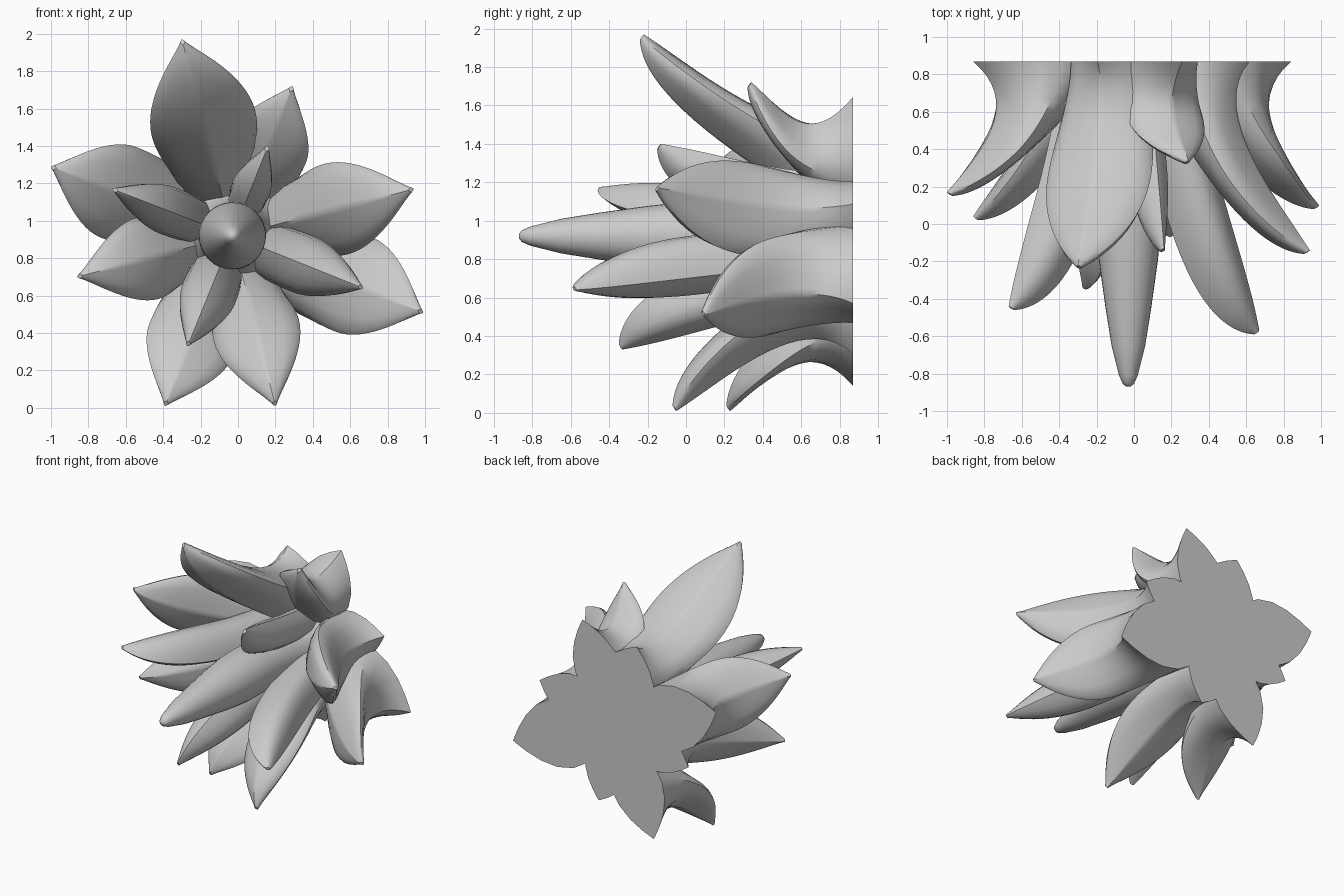
import bpy, bmesh, math

if "Cube" in bpy.data.objects:
    bpy.data.objects.remove(bpy.data.objects["Cube"])

CX, CZ, BACK = -0.03, 0.92, 0.87   # flower axis (along y) and flat rear plane


def finish(name, bm):
    bmesh.ops.remove_doubles(bm, verts=bm.verts, dist=0.0005)
    bmesh.ops.recalc_face_normals(bm, faces=bm.faces)
    me = bpy.data.meshes.new(name)
    bm.to_mesh(me)
    bm.free()
    ob = bpy.data.objects.new(name, me)
    bpy.context.collection.objects.link(ob)
    bpy.ops.object.select_all(action='DESELECT')
    bpy.context.view_layer.objects.active = ob
    ob.select_set(True)
    bpy.ops.object.shade_smooth_by_angle(angle=math.radians(40))
    return ob


def loft(name, rings):
    bm = bmesh.new()
    vs = [[bm.verts.new(p) for p in ring] for ring in rings]
    n = len(vs[0])
    for a, b in zip(vs, vs[1:]):
        for i in range(n):
            bm.faces.new((a[i], a[(i + 1) % n], b[(i + 1) % n], b[i]))
    bm.faces.new(vs[0])
    bm.faces.new(vs[-1])
    return finish(name, bm)


def bezier(p, t):
    s = 1 - t
    k = (s**3, 3*s*s*t, 3*s*t*t, t**3)
    return [sum(k[i] * p[i][j] for i in range(4)) for j in (0, 1)]


def leaf(name, kind, tip_x, tip_z, tip_y, half_width, base_r):
    """Lens section swept between an outer keel curve and an inner face curve (radius, y)."""
    dx, dz = tip_x - CX, tip_z - CZ
    R, Y, th = math.hypot(dx, dz), tip_y, math.atan2(dz, dx)
    if kind == 'outer':
        c1, c2 = (R - 0.13, Y + 0.17), (base_r - 0.32, 0.62)
    elif kind == 'middle':
        c1, c2 = (R - 0.17, Y + 0.28), (base_r - 0.24, 0.6)
    else:
        c1, c2 = (R - 0.07, Y + 0.4), (base_r, 0.45)
    keel = [(R, Y + 0.02), c1, c2, (base_r, BACK)]
    face = [(R - 0.03, Y), (R - 0.25, Y + 0.01), (max(R - 0.55, 0.07), Y + 0.29), (0.05, BACK)]
    end = 0.78 if kind == 'middle' else 0.95
    rings, steps, half = [], 22, 10
    for i in range(steps + 1):
        t = (i / steps) ** 1.2
        o, f = bezier(keel, t), bezier(face, t)
        if t < 0.58:
            w = 0.012 + (half_width - 0.012) * math.sin(math.pi / 2 * t / 0.58) ** 1.15
        else:
            k = (t - 0.58) / 0.42
            w = half_width * (1 - (1 - end) * k * k * (3 - 2 * k))
        ring = []
        for j in range(2 * half):
            a = math.pi * j / half
            u = math.cos(a)
            v = math.copysign(w * max(0, 1 - u * u), math.sin(a))
            r = f[0] + (o[0] - f[0]) * (u + 1) / 2
            y = f[1] + (o[1] - f[1]) * (u + 1) / 2
            ring.append((CX + r * math.cos(th) - v * math.sin(th), y,
                         CZ + r * math.sin(th) + v * math.cos(th)))
        rings.append(ring)
    return loft(name, rings)


# Three whorls of four leaves: tip x, z, y, half width, keel radius at the rear cut
WHORLS = {
    'outer': [(0.29, 1.72, 0.32, 0.22, 0.78), (0.99, 0.51, 0.08, 0.27, 0.94),
              (-0.39, 0.01, 0.21, 0.24, 0.84), (-1.0, 1.29, 0.15, 0.26, 0.89)],
    'middle': [(-0.30, 1.97, -0.24, 0.285, 0.66), (0.94, 1.17, -0.16, 0.25, 0.67),
               (0.20, 0.01, -0.07, 0.235, 0.63), (-0.86, 0.70, 0.02, 0.225, 0.62)],
    'inner': [(0.16, 1.40, -0.15, 0.105, 0.35), (0.67, 0.64, -0.59, 0.16, 0.40),
              (-0.27, 0.33, -0.35, 0.15, 0.38), (-0.67, 1.17, -0.46, 0.13, 0.40)],
}
for kind, leaves in WHORLS.items():
    for n, spec in enumerate(leaves, 1):
        leaf(f"{kind}_leaf_{n}", kind, *spec)

# Central bud and core, turned around the axis
profile = [(-0.87, 0.01), (-0.855, 0.03), (-0.81, 0.05), (-0.65, 0.09), (-0.45, 0.122),
           (-0.2, 0.157), (0.0, 0.178), (0.2, 0.18), (0.5, 0.18), (0.7, 0.24), (BACK, 0.42)]
loft("central_bud", [[(CX + r * math.cos(2 * math.pi * i / 32), y,
                       CZ + r * math.sin(2 * math.pi * i / 32)) for i in range(32)]
                     for y, r in profile])
